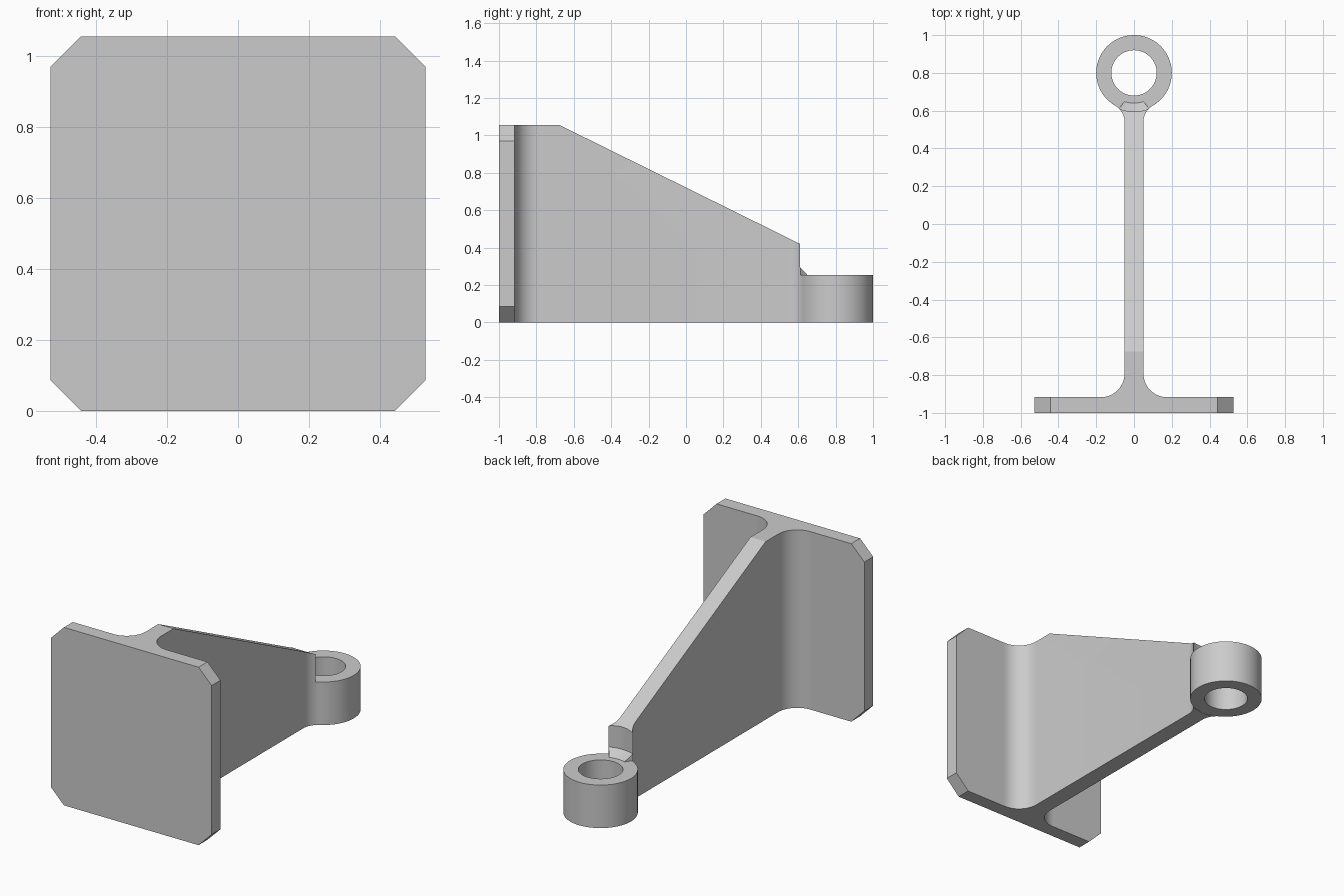
import bpy, bmesh
from math import sin, cos, radians
from mathutils import Vector

cube = bpy.data.objects.get("Cube")
if cube:
    bpy.data.objects.remove(cube, do_unlink=True)

grey = bpy.data.materials.new("plain_grey")
grey.use_nodes = True
GREY = (0.6, 0.6, 0.6, 1)
grey.diffuse_color = GREY
grey.node_tree.nodes["Principled BSDF"].inputs["Base Color"].default_value = GREY

HEIGHT, PLATE_BACK = 1.055, -0.917
EYE_Y, EYE_R, EYE_HOLE, EYE_TOP = 0.8, 0.2, 0.12, 0.255
WEB, FOOT_R, NECK_R = 0.05, 0.125, 0.1
END_R, END_ANGLE = 0.205, 22.8      # concave cut at the end of the web


def finish(name, bm):
    """Turn a bmesh into a named object with smooth curves and sharp edges."""
    bmesh.ops.recalc_face_normals(bm, faces=bm.faces)
    mesh = bpy.data.meshes.new(name)
    bm.to_mesh(mesh)
    bm.free()
    mesh.materials.append(grey)
    ob = bpy.data.objects.new(name, mesh)
    bpy.context.collection.objects.link(ob)
    bpy.ops.object.select_all(action='DESELECT')
    ob.select_set(True)
    bpy.context.view_layer.objects.active = ob
    bpy.ops.object.shade_smooth_by_angle(angle=radians(20))


def extrude(points, direction):
    bm = bmesh.new()
    face = bm.faces.new([bm.verts.new(p) for p in points])
    out = bmesh.ops.extrude_face_region(bm, geom=[face], use_keep_orig=True)
    verts = [v for v in out["geom"] if isinstance(v, bmesh.types.BMVert)]
    bmesh.ops.translate(bm, verts=verts, vec=direction)
    return bm


def arc(cx, cy, r, start, end, steps):
    angles = [radians(start + (end - start) * i / steps) for i in range(steps + 1)]
    return [(cx + r * cos(a), cy + r * sin(a), 0) for a in angles]


def mirrored(half):
    """Close a right-hand outline with its reflection, sharing centre points."""
    return half + [(-x, y, z) for x, y, z in reversed(half) if abs(x) > 1e-5]


# Square mounting plate with cut corners
w, c = HEIGHT / 2, 0.086
quarter = [(w, w - c), (w - c, w)]
outline = quarter + [(-x, z) for x, z in reversed(quarter)]
outline += [(x, -z) for x, z in reversed(outline)]
finish("mounting_plate",
       extrude([(x, -1, z + w) for x, z in outline], Vector((0, PLATE_BACK + 1, 0))))

# Web, flared at both ends, with its top cut to a slope
neck_centre = (WEB + NECK_R, 0.54)
half = arc(WEB + FOOT_R, PLATE_BACK + FOOT_R, FOOT_R, 270, 180, 14)
half += arc(*neck_centre, NECK_R, 180, 135, 8)
half += arc(0, EYE_Y, END_R, 270 + END_ANGLE, 270, 6)[1:]
bm = extrude(mirrored(half), Vector((0, 0, HEIGHT)))
bmesh.ops.bisect_plane(bm, geom=bm.verts[:] + bm.edges[:] + bm.faces[:],
                       plane_co=(0, -0.675, HEIGHT), plane_no=(0, 0.63, 1.275),
                       clear_outer=True)
bmesh.ops.holes_fill(bm, edges=[e for e in bm.edges if e.is_boundary], sides=0)
finish("sloped_web", bm)

# Low neck blending the web into the eye
half = [(0, EYE_Y - END_R, 0)] + arc(*neck_centre, NECK_R, 135, 120, 4)
half += arc(0, EYE_Y, EYE_R, 300, 270, 8)[1:]
finish("eye_neck", extrude(mirrored(half), Vector((0, 0, EYE_TOP))))

# Round eye with a through hole
bm = bmesh.new()
section = [(EYE_HOLE, 0), (EYE_R, 0), (EYE_R, EYE_TOP), (EYE_HOLE, EYE_TOP)]
verts = [bm.verts.new((r, EYE_Y, z)) for r, z in section]
edges = [bm.edges.new((verts[i - 1], verts[i])) for i in range(4)]
bmesh.ops.spin(bm, geom=verts + edges, cent=(0, EYE_Y, 0), axis=(0, 0, 1),
               angle=radians(360), steps=96, use_merge=False)
bmesh.ops.remove_doubles(bm, verts=bm.verts, dist=1e-4)
finish("eye_ring", bm)

# Small bevelled fillet between the web end and the eye top
bm = bmesh.new()
section = [(END_R, EYE_TOP, END_ANGLE), (END_R, 0.295, END_ANGLE), (0.16, EYE_TOP, 18.5)]
rows = []
for i in range(13):
    t = i / 6 - 1
    rows.append([bm.verts.new((r * sin(radians(a * t)), EYE_Y - r * cos(radians(a * t)), z))
                 for r, z, a in section])
for a, b in zip(rows, rows[1:]):
    for j in range(3):
        bm.faces.new((a[j - 1], a[j], b[j], b[j - 1]))
bm.faces.new(rows[0])
bm.faces.new(rows[-1])
finish("web_end_fillet", bm)
